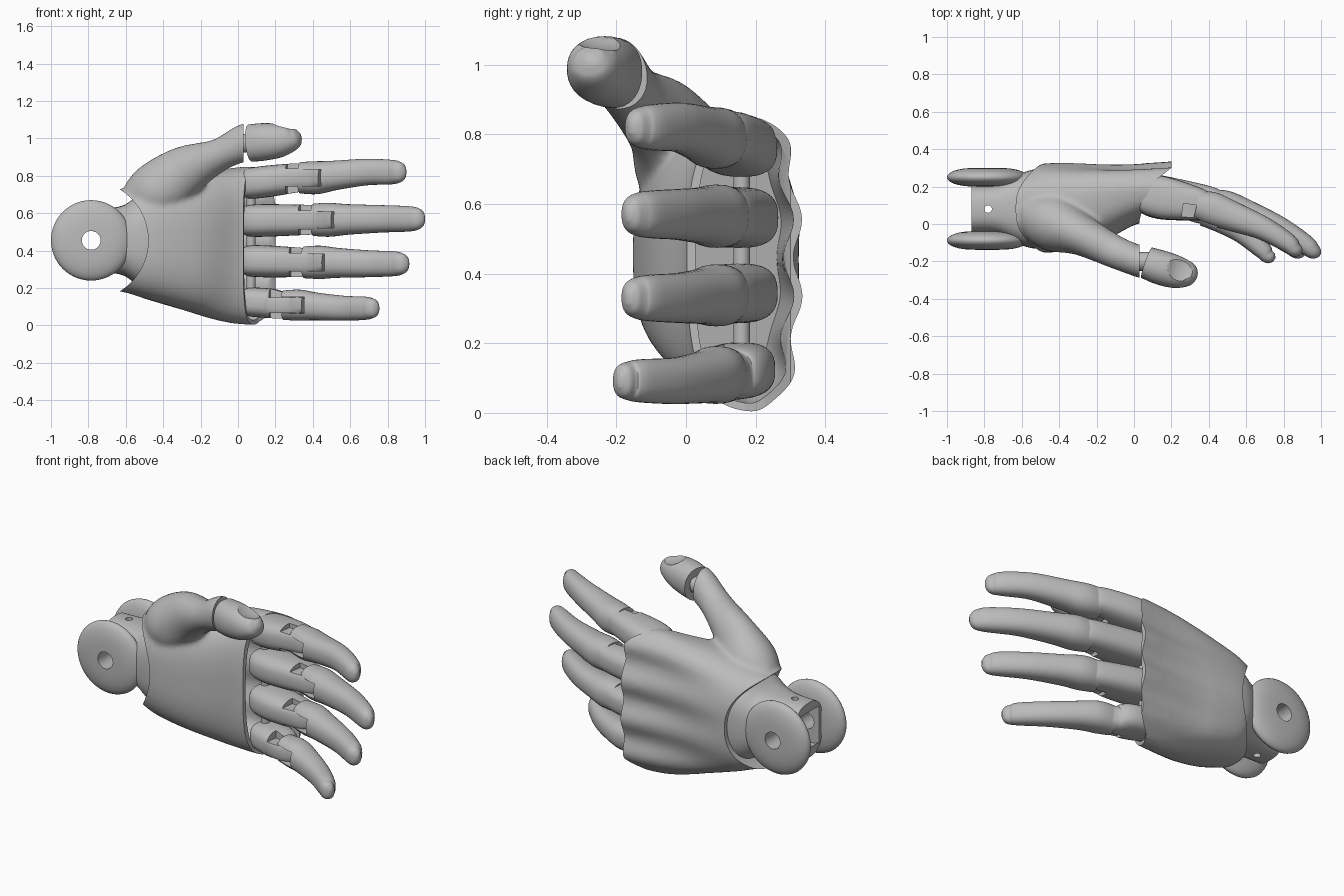
import bpy, bmesh, math
from mathutils import Vector, Matrix

cube = bpy.data.objects.get("Cube")
if cube:
    bpy.data.objects.remove(cube, do_unlink=True)

grey = bpy.data.materials.new("plain grey")
grey.use_nodes = True
grey.diffuse_color = (0.5, 0.5, 0.5, 1)
grey.node_tree.nodes["Principled BSDF"].inputs["Base Color"].default_value = (0.5, 0.5, 0.5, 1)


def finish(name, bm):
    bmesh.ops.recalc_face_normals(bm, faces=bm.faces)
    mesh = bpy.data.meshes.new(name)
    bm.to_mesh(mesh)
    bm.free()
    mesh.materials.append(grey)
    obj = bpy.data.objects.new(name, mesh)
    bpy.context.collection.objects.link(obj)
    return obj


def activate(obj):
    bpy.ops.object.select_all(action='DESELECT')
    obj.select_set(True)
    bpy.context.view_layer.objects.active = obj


def smooth(obj, angle=38):
    activate(obj)
    bpy.ops.object.shade_smooth_by_angle(angle=math.radians(angle))
    return obj


def modify(obj, kind, **settings):
    activate(obj)
    mod = obj.modifiers.new(kind.lower(), kind)
    for key, value in settings.items():
        setattr(mod, key, value)
    bpy.ops.object.modifier_apply(modifier=mod.name)


def cut(obj, cutter):
    modify(obj, 'BOOLEAN', operation='DIFFERENCE', object=cutter)
    bpy.data.objects.remove(cutter, do_unlink=True)


def catmull(a, b, c, d, t):
    return [0.5 * (2 * q + (r - p) * t + (2 * p - 5 * q + 4 * r - s) * t * t
                   + (3 * q - p - 3 * r + s) * t ** 3) for p, q, r, s in zip(a, b, c, d)]


def power_of(value, exponent):
    return math.copysign(abs(value) ** exponent, value)


def loft(name, stations, power=2.0, steps=6, sides=36):
    """Skin rounded sections; a station is x, y, z, half depth, half height."""
    ext = [stations[0]] + list(stations) + [stations[-1]]
    path = [catmull(*ext[i:i + 4], k / steps)
            for i in range(len(stations) - 1) for k in range(steps)] + [list(stations[-1])]
    bm = bmesh.new()
    rings = []
    for i, s in enumerate(path):
        ahead = Vector(path[min(i + 1, len(path) - 1)][:3])
        tangent = (ahead - Vector(path[max(i - 1, 0)][:3])).normalized()
        u = tangent.cross(Vector((0, 0, 1))).normalized()
        v = u.cross(tangent)
        ring = []
        for k in range(sides):
            a = math.tau * k / sides
            ring.append(bm.verts.new(Vector(s[:3])
                        + u * max(s[3], 0.004) * power_of(math.cos(a), 2 / power)
                        + v * max(s[4], 0.004) * power_of(math.sin(a), 2 / power)))
        rings.append(ring)
    for a, b in zip(rings, rings[1:]):
        for k in range(sides):
            n = (k + 1) % sides
            bm.faces.new((a[k], a[n], b[n], b[k]))
    bm.faces.new(rings[0])
    bm.faces.new(rings[-1])
    return finish(name, bm)


def cylinder(name, at, radius, length, axis='Z', sides=40):
    bm = bmesh.new()
    turn = {'Z': Matrix(), 'X': Matrix.Rotation(math.pi / 2, 4, 'Y'),
            'Y': Matrix.Rotation(math.pi / 2, 4, 'X')}[axis]
    bmesh.ops.create_cone(bm, cap_ends=True, segments=sides, radius1=radius, radius2=radius,
                          depth=length, matrix=Matrix.Translation(at) @ turn)
    return finish(name, bm)


def box(name, at, size, turn=0):
    bm = bmesh.new()
    bmesh.ops.create_cube(bm, size=1, matrix=Matrix.Translation(at)
                          @ Matrix.Rotation(turn, 4, 'Z') @ Matrix.Diagonal((*size, 1)))
    return finish(name, bm)


def shape_hand(obj):
    """Widen the back of the hand and raise four knuckle ridges."""
    for vert in obj.data.vertices:
        x, y, z = vert.co
        grow = max(0, min(1, (x + 0.5) / 0.6))
        side = max(-1, min(1, (y - 0.15) / 0.15))
        back = max(0, min(1, (y - 0.15) / 0.1))
        vert.co.z = 0.43 + (z - 0.43) * (1 + 0.07 * side * grow)
        vert.co.y += 0.015 * back * grow * math.cos(math.tau * (z - 0.13) / 0.21)


# Palm shell blended with the thumb base
palm = loft("palm_shell", [
    (-0.72, 0.085, 0.455, 0.19, 0.26), (-0.62, 0.085, 0.455, 0.2, 0.275),
    (-0.48, 0.085, 0.455, 0.238, 0.315), (-0.25, 0.105, 0.445, 0.217, 0.37),
    (0, 0.155, 0.428, 0.155, 0.415), (0.25, 0.17, 0.425, 0.155, 0.41)], 2.8, 8, 256)
shape_hand(palm)
thumb_base = loft("thumb_base", [
    (-0.5, 0.03, 0.645, 0.13, 0.15), (-0.42, 0, 0.725, 0.15, 0.16),
    (-0.28, -0.06, 0.828, 0.11, 0.135), (-0.1, -0.15, 0.912, 0.088, 0.088),
    (0.03, -0.2, 0.975, 0.085, 0.1), (0.1, -0.22, 0.99, 0.085, 0.1)])
activate(palm)
thumb_base.select_set(True)
bpy.ops.object.join()
modify(palm, 'REMESH', mode='VOXEL', voxel_size=0.013, use_smooth_shade=True)
modify(palm, 'SMOOTH', factor=0.5, iterations=10)

# Slanted finger opening, round wrist opening and hollow inside
bm = bmesh.new()
edge = [(0.03, -0.5), (0.03, 0.02), (0.05, 0.1), (0.075, 0.17), (0.11, 0.23), (0.2, 0.3),
        (0.2, 0.6), (0.7, 0.6), (0.7, -0.5)]
face = bm.faces.new([bm.verts.new((x, y, -0.3)) for x, y in edge])
top = bmesh.ops.extrude_face_region(bm, geom=[face])["geom"]
bmesh.ops.translate(bm, vec=(0, 0, 1.8), verts=[g for g in top if isinstance(g, bmesh.types.BMVert)])
cut(palm, finish("opening_cutter", bm))
cavity = loft("cavity_cutter", [
    (-0.2, 0.12, 0.44, 0.15, 0.32), (0, 0.155, 0.428, 0.13, 0.39),
    (0.3, 0.167, 0.425, 0.133, 0.385)], 2.8, 8, 256)
shape_hand(cavity)
cut(palm, cavity)
cut(palm, cylinder("wrist_cutter", (-0.8, 0.08, 0.455), 0.32, 1.2, 'Y', 96))
smooth(palm)

# Wrist neck with an open yoke and a screw hole
neck = loft("wrist_neck", [
    (-0.87, 0.08, 0.455, 0.13, 0.165), (-0.74, 0.08, 0.455, 0.135, 0.17),
    (-0.62, 0.08, 0.455, 0.185, 0.185), (-0.53, 0.08, 0.455, 0.212, 0.24),
    (-0.4, 0.085, 0.455, 0.215, 0.285)], 2.8, 6, 48)
cut(neck, cylinder("yoke_cutter", (-0.81, 0.08, 0.455), 0.125, 0.2, 'Y'))
cut(neck, box("slot_cutter", (-0.87, 0.08, 0.455), (0.14, 0.2, 0.2)))
cut(neck, cylinder("screw_cutter", (-0.78, 0.08, 0.455), 0.02, 0.6))
cut(neck, cylinder("axle_cutter", (-0.785, 0.08, 0.455), 0.05, 0.8, 'Y'))
smooth(neck)

# Domed hinge discs
for name, y in (("front_wrist_disc", -0.088), ("back_wrist_disc", 0.25)):
    bm = bmesh.new()
    ring = []
    for k in range(17):
        a = math.pi * (k / 16 - 0.5)
        r = 0.05 + 0.165 * max(math.cos(a), 0) ** 0.8
        ring.append(bm.verts.new((-0.785 + r, y + 0.05 * math.sin(a), 0.455)))
    edges = [bm.edges.new((ring[k - 1], ring[k])) for k in range(17)]
    bmesh.ops.spin(bm, geom=ring + edges, cent=(-0.785, y, 0.455), axis=(0, 1, 0),
                   angle=math.tau, steps=56)
    bmesh.ops.remove_doubles(bm, verts=bm.verts, dist=0.0005)
    smooth(finish(name, bm))

# Fingers: knuckle height, tip height, middle joint x, joint y, tip x, tip y, girth
fingers = {
    "index": (0.76, 0.82, 0.42, 0.08, 0.9, -0.14, 1),
    "middle": (0.56, 0.57, 0.49, 0.085, 1, -0.15, 1.03),
    "ring": (0.345, 0.33, 0.44, 0.085, 0.915, -0.15, 1.01),
    "little": (0.125, 0.092, 0.33, 0.085, 0.755, -0.175, 0.94)}
for name, (z0, z1, joint, yj, tip, ty, g) in fingers.items():
    zj = z0 + (z1 - z0) * 0.5
    span = tip - joint
    near = loft(name + "_lower_segment", [
        (0.03, 0.17, z0, 0.08 * g, 0.068 * g), (0.07, 0.16, z0, 0.105 * g, 0.082 * g),
        (0.17, 0.138, z0 + (zj - z0) * 0.4, 0.112 * g, 0.084 * g),
        (joint - 0.1, 0.112, zj, 0.09 * g, 0.077 * g),
        (joint - 0.03, yj + 0.015, zj, 0.07 * g, 0.07 * g),
        (joint + 0.02, yj, zj, 0.04 * g, 0.045 * g)], 2.7)
    # Palm-side relief beside a narrow tongue at the joint
    for side in (-1, 1):
        cut(near, box("relief_cutter", (joint - 0.06, 0.005, zj + side * 0.098 * g),
                      (0.22, 0.18, 0.1), -0.15))
    smooth(near)

    # Upper segment with a forked base and a rounded tip
    far = loft(name + "_upper_segment", [
        (joint - 0.085, yj + 0.022, zj, 0.078 * g, 0.084 * g),
        (joint, yj, zj, 0.09 * g, 0.088 * g),
        (joint + span * 0.2, yj - 0.035, zj + (z1 - zj) * 0.4, 0.081 * g, 0.079 * g),
        (joint + span * 0.55, (yj + ty) / 2 + 0.01, z1, 0.064 * g, 0.071 * g),
        (joint + span * 0.82, ty + 0.045, z1, 0.053 * g, 0.066 * g),
        (tip - 0.045, ty + 0.008, z1, 0.043 * g, 0.058 * g),
        (tip - 0.018, ty - 0.008, z1, 0.03, 0.044),
        (tip - 0.004, ty - 0.016, z1, 0.01, 0.018)], 2.3)
    cut(far, box("fork_cutter", (joint - 0.05, yj - 0.05, zj), (0.16, 0.14, 0.09), -0.2))
    smooth(far)
    smooth(cylinder(name + "_joint_pin", (joint - 0.02, yj, zj), 0.032, 0.15 * g))

# Rod running through all the knuckles
smooth(cylinder("knuckle_rod", (0.07, 0.16, 0.43), 0.024, 0.72))

# Thumb end with a scooped nail
thumb = loft("thumb_tip", [
    (0.068, -0.207, 0.975, 0.086, 0.1), (0.14, -0.232, 0.982, 0.092, 0.1),
    (0.22, -0.255, 0.988, 0.088, 0.09), (0.285, -0.268, 1, 0.07, 0.068),
    (0.317, -0.276, 1.015, 0.045, 0.042), (0.33, -0.28, 1.022, 0.015, 0.015)], 2.2)
bm = bmesh.new()
bmesh.ops.create_uvsphere(bm, u_segments=32, v_segments=20, radius=1,
                          matrix=Matrix.Translation((0.28, -0.22, 1.19))
                          @ Matrix.Diagonal((0.15, 0.2, 0.15, 1)))
cut(thumb, finish("nail_cutter", bm))
smooth(thumb)
smooth(cylinder("thumb_pin", (0.045, -0.2, 0.975), 0.05, 0.07, 'X'))
